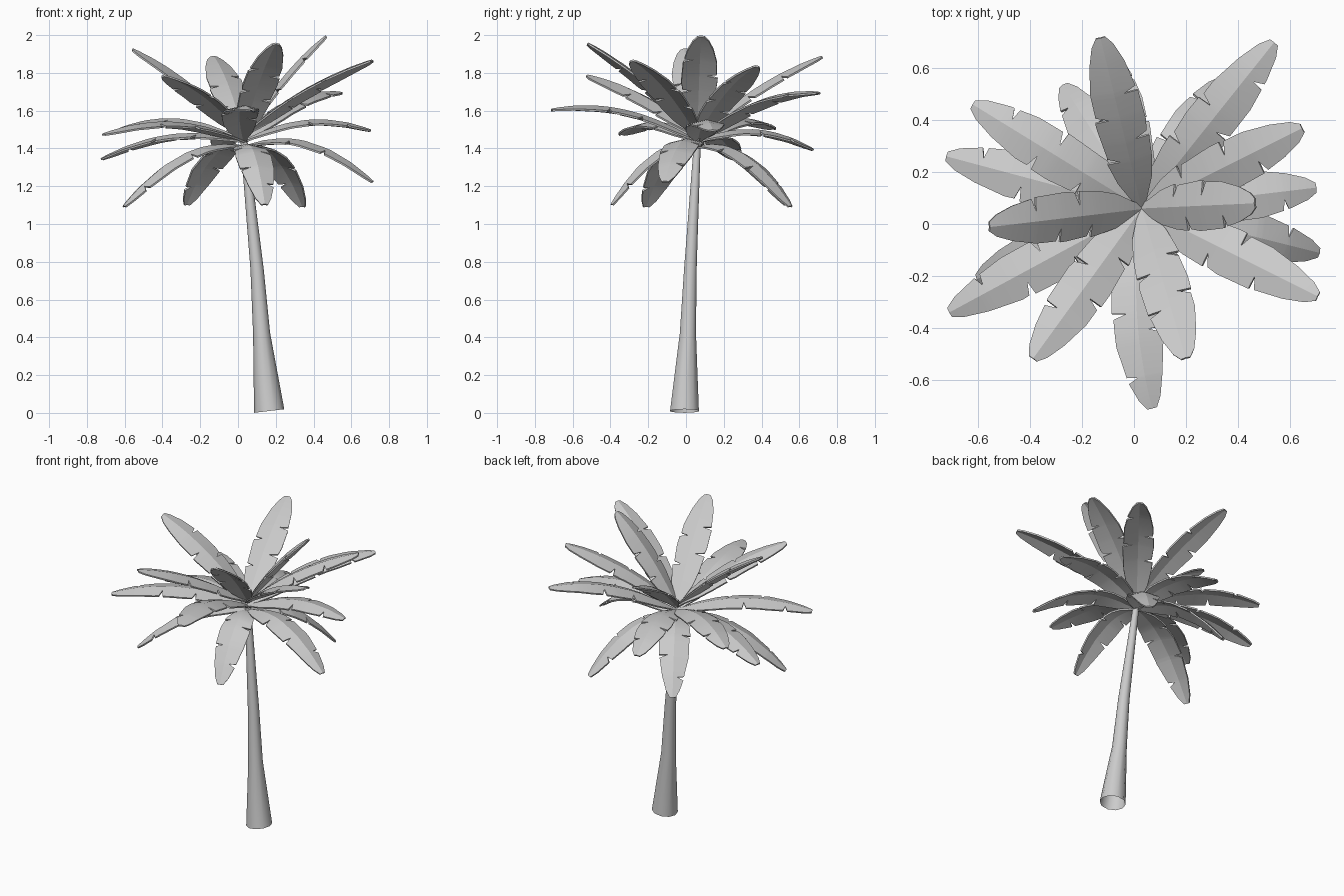
import bpy, bmesh, random
from math import cos, sin, tau
from mathutils import Vector

if "Cube" in bpy.data.objects:
    bpy.data.objects.remove(bpy.data.objects["Cube"])

random.seed(4)


def make_object(name, bm):
    bmesh.ops.recalc_face_normals(bm, faces=bm.faces)
    mesh = bpy.data.meshes.new(name)
    bm.to_mesh(mesh)
    bm.free()
    obj = bpy.data.objects.new(name, mesh)
    bpy.context.collection.objects.link(obj)
    return obj


def lerp_table(table, t):
    for (a, wa), (b, wb) in zip(table, table[1:]):
        if t <= b:
            return wa + (wb - wa) * (t - a) / (b - a)
    return table[-1][1]


# Trunk: tapered, leaning tube with open ends (x, y, z, radius)
def build_trunk():
    rings = [(.165, -.008, .01, .08), (.125, .01, .42, .045), (.101, .023, .76, .035),
             (.058, .046, 1.18, .025), (.033, .06, 1.43, .019)]
    n = 10
    bm = bmesh.new()
    loops = []
    for i, (x, y, z, r) in enumerate(rings):
        tilt = .12 if i == 0 else .08
        loops.append([bm.verts.new((x + r * cos(tau * k / n), y + r * sin(tau * k / n),
                                    z + tilt * r * cos(tau * k / n))) for k in range(n)])
    for a, b in zip(loops, loops[1:]):
        for k in range(n):
            bm.faces.new((a[k], a[(k + 1) % n], b[(k + 1) % n], b[k]))
    for f in bm.faces:
        f.smooth = True
    return make_object("trunk", bm)


# Half-width of a frond along its length
OUTLINE = [(0, .015), (.06, .03), (.16, .066), (.28, .086), (.48, .096), (.68, .09),
           (.84, .068), (.95, .042), (1, .018)]


def side_profile(notches):
    """Outline with narrow wedge-shaped tears: list of (t, half-width)."""
    pts = [p for p in OUTLINE if all(not (c - .02 < p[0] < c + .04) for c in notches)]
    for c in notches:
        w = lerp_table(OUTLINE, c)
        pts += [(c - .008, w * 1.02), (c, w * .42), (c + .022, w * .96)]
    return sorted(pts)


# Frond: torn leaf, folded like a roof along the midrib, arched along its length
def build_frond(name, tip, root_z, lift, cuts, bend=0, roll=0):
    tip = Vector(tip)
    root = Vector((.03, .06, root_z))
    flat = Vector((tip.x - root.x, tip.y - root.y, 0)).normalized()
    side = Vector((-flat.y, flat.x, 0))
    ctrl = (root + tip) / 2 + Vector((0, 0, 2 * lift)) + side * 2 * bend
    profiles = [side_profile([c + random.uniform(-.03, .03) for c in cc]) for cc in cuts]
    ts = sorted({t for p in profiles for t, _ in p})
    bm = bmesh.new()
    rows = []
    for t in ts:
        p = root * (1 - t) ** 2 + ctrl * 2 * t * (1 - t) + tip * t * t
        tan = ((ctrl - root) * (1 - t) + (tip - ctrl) * t).normalized()
        s = Vector((-tan.y, tan.x, 0)).normalized()
        up = tan.cross(s)
        s, up = (s - up * roll).normalized(), (up + s * roll).normalized()
        row = [bm.verts.new(p + up * .006)]
        for sign, prof in zip((1, -1), profiles):
            w = lerp_table(prof, t)
            row.append(bm.verts.new(p + s * sign * w - up * (w * .25 - .006)))
        rows.append(row)
    for (m0, l0, r0), (m1, l1, r1) in zip(rows, rows[1:]):
        bm.faces.new((m0, m1, l1, l0))
        bm.faces.new((m0, r0, r1, m1))
    for f in bm.faces:
        f.smooth = True
    obj = make_object(name, bm)
    mod = obj.modifiers.new("thickness", 'SOLIDIFY')
    mod.thickness = .01
    mod.offset = 0
    # keep the thin rim crisp while the blade stays smooth
    bpy.ops.object.select_all(action='DESELECT')
    bpy.context.view_layer.objects.active = obj
    obj.select_set(True)
    bpy.ops.object.modifier_apply(modifier=mod.name)
    bpy.ops.object.shade_smooth_by_angle(angle=.35)


build_trunk()

# Tip positions of each tier of the crown, with optional sideways bend and roll
upper = [(-.13, .72, 1.88), (.65, .37, 1.83), (.71, -.28, 1.86), (.47, .08, 1.99),
         (.2, -.52, 1.95), (-.39, -.52, 1.78), (-.56, -.01, 1.92, 0, .22)]
middle = [(.54, .7, 1.69), (-.71, -.34, 1.47), (.07, -.71, 1.60, -.04), (.7, .14, 1.49),
          (-.62, .46, 1.5), (-.72, .26, 1.34), (-.1, .67, 1.39)]
lower = [(.71, -.11, 1.22), (-.27, .53, 1.1), (.34, .55, 1.09), (-.6, -.21, 1.09),
         (.14, -.39, 1.1)]
tiers = (("upper", upper, 1.46, .05, ((.3, .55), (.4, .68))),
         ("middle", middle, 1.43, .08, ((.35, .6), (.5, .82))),
         ("lower", lower, 1.4, .115, ((.45, .84), (.36, .66))))
for tier, tips, root_z, lift, cuts in tiers:
    for i, (x, y, z, *extra) in enumerate(tips):
        build_frond(f"{tier}_frond_{i + 1}", (x, y, z), root_z, lift, cuts, *extra)
